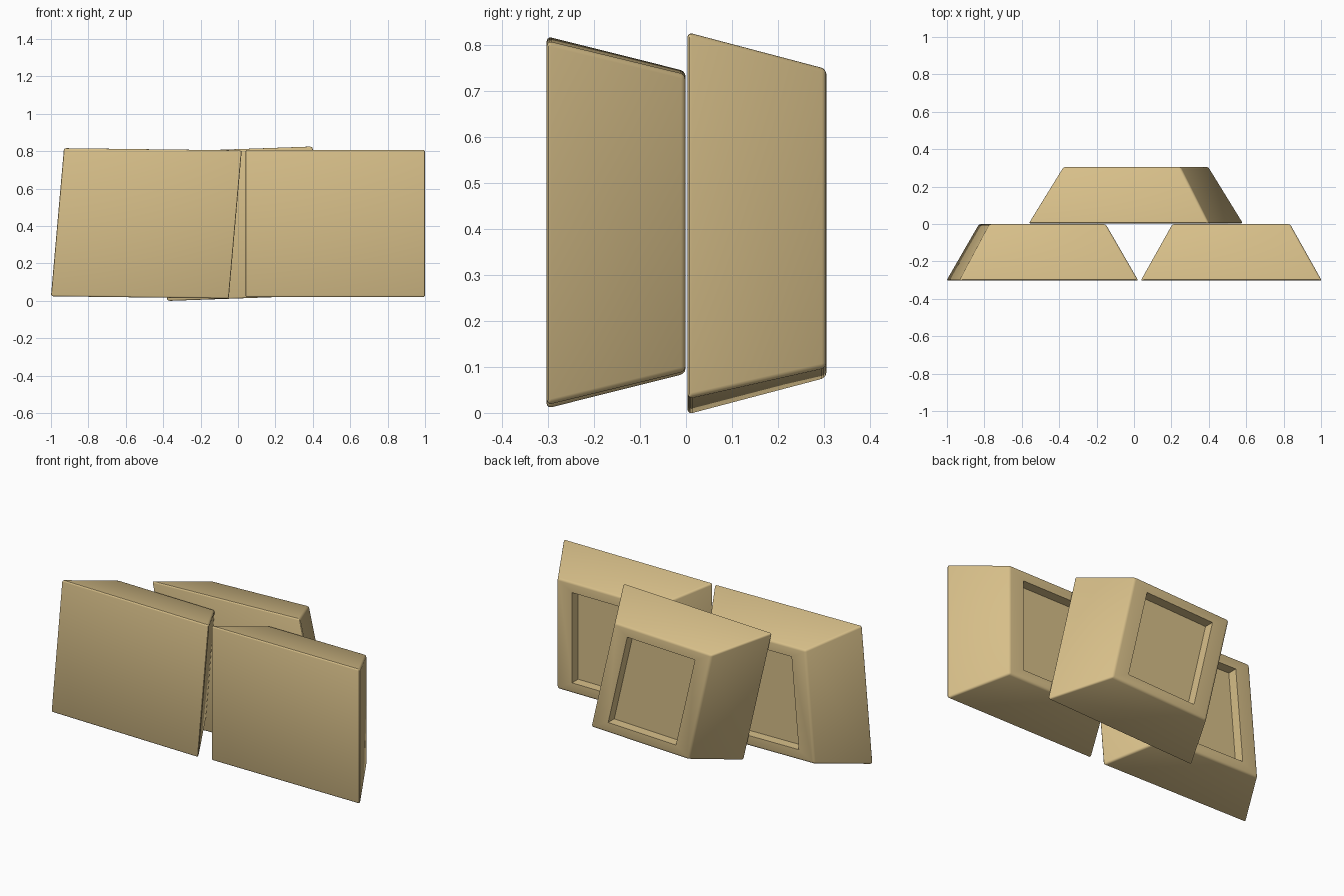
import bpy
import bmesh
from mathutils import Matrix

cube = bpy.data.objects.get("Cube")
if cube:
    bpy.data.objects.remove(cube, do_unlink=True)

# One pale gold material for every bar
gold = bpy.data.materials.new("pale_gold")
gold.use_nodes = True
colour = (0.68, 0.52, 0.25, 1)
gold.diffuse_color = colour
gold.node_tree.nodes["Principled BSDF"].inputs["Base Color"].default_value = colour

DEPTH = 0.302            # thickness of a bar
TAPER = (0.65, 0.815)    # back face size relative to the front face
PANEL = (0.70, 0.82)     # recess size relative to the back face
ROUND = 0.011            # edge rounding
RECESS = 0.055           # recess depth


def ingot(name, centre, across, up):
    """Tapered bar; across and up are the (x, z) edges of its front face."""
    bm = bmesh.new()
    bmesh.ops.create_cube(bm, size=1)
    for v in bm.verts:
        if v.co.y > 0:
            v.co.x *= TAPER[0]
            v.co.z *= TAPER[1]
        v.co.y *= DEPTH

    # Lean the block
    cx, cy, cz = centre
    bm.transform(Matrix(((across[0], 0, up[0], 0),
                         (0, 1, 0, 0),
                         (across[1], 0, up[1], 0),
                         (0, 0, 0, 1))))

    # Rounded outer edges
    bmesh.ops.bevel(bm, geom=bm.edges[:], offset=ROUND, segments=3,
                    profile=0.5, affect='EDGES', clamp_overlap=True)
    bm.normal_update()

    # Rectangular recess in the small back face
    back = max(bm.faces, key=lambda f: f.calc_area() * f.normal.y)
    middle = back.calc_center_median()
    bmesh.ops.inset_individual(bm, faces=[back], thickness=0.05)
    for v in back.verts:
        d = v.co - middle
        # Find the corner in the block's own leaning directions
        det = across[0] * up[1] - across[1] * up[0]
        a = (d.x * up[1] - d.z * up[0]) / det
        b = (d.z * across[0] - d.x * across[1]) / det
        a = TAPER[0] * PANEL[0] / 2 * (1 if a > 0 else -1)
        b = TAPER[1] * PANEL[1] / 2 * (1 if b > 0 else -1)
        v.co.x = middle.x + a * across[0] + b * up[0]
        v.co.z = middle.z + a * across[1] + b * up[1]
    bmesh.ops.inset_individual(bm, faces=[back], thickness=0.001, depth=-RECESS)

    bmesh.ops.translate(bm, verts=bm.verts[:], vec=(cx, cy, cz))
    bmesh.ops.recalc_face_normals(bm, faces=bm.faces[:])
    mesh = bpy.data.meshes.new(name)
    bm.to_mesh(mesh)
    bm.free()
    mesh.materials.append(gold)
    obj = bpy.data.objects.new(name, mesh)
    bpy.context.collection.objects.link(obj)

    bpy.ops.object.select_all(action='DESELECT')
    obj.select_set(True)
    bpy.context.view_layer.objects.active = obj
    bpy.ops.object.shade_smooth_by_angle(angle=0.6)


# Two bars side by side in front, one leaning bar laid behind them
ingot("front_left_bar", (0.52, -0.152, 0.413), (0.968, 0), (0, 0.792))
ingot("front_right_bar", (-0.49, -0.152, 0.414), (0.958, -0.012), (0.07, 0.797))
ingot("rear_bar", (0.01, 0.154, 0.412), (0.965, 0.034), (-0.185, 0.797))
